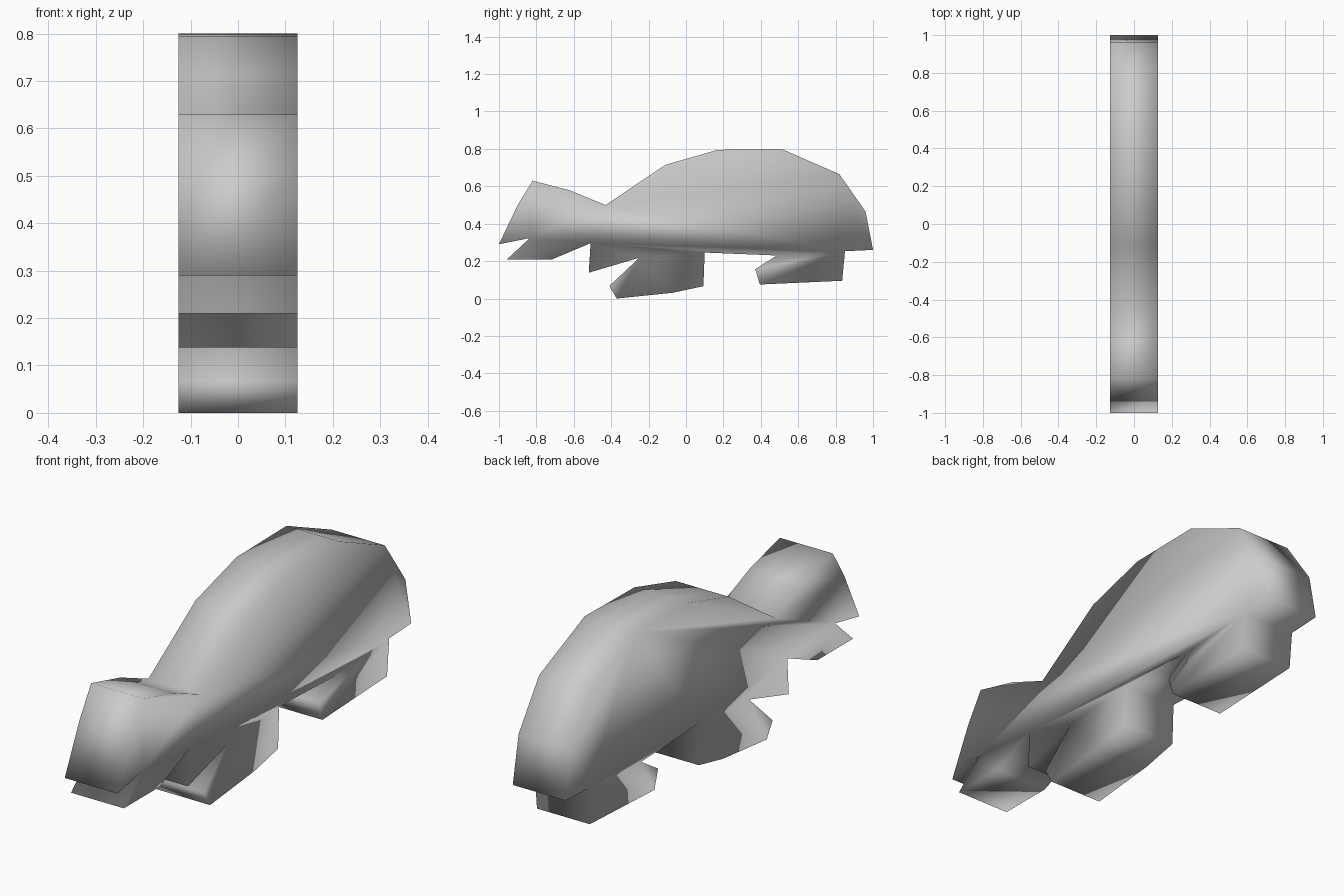
import bpy
import bmesh

# Remove the default cube
cube = bpy.data.objects.get("Cube")
if cube:
    bpy.data.objects.remove(cube, do_unlink=True)

HALF_WIDTH = 0.126

# Side outline as (y, z), from the nose over the back and along the belly
head_top = [(-1, .29), (-.9, .5), (-.82, .63), (-.62, .578), (-.43, .5)]
back = [(-.11, .715), (.17, .795), (.51, .8), (.82, .665), (.96, .465), (1, .26)]
hind_leg = [(.85, .253), (.835, .095), (.395, .075), (.37, .157), (.485, .23)]
front_leg = [(.1, .246), (.093, .066), (-.07, .031), (-.37, 0), (-.41, .067), (-.25, .218)]
chest = [(-.52, .138), (-.51, .296)]
jaw = [(-.715, .21), (-.957, .21), (-.835, .323)]
outline = head_top + back + hind_leg + front_leg + chest + jaw

# Body: the outline extruded across the width
bm = bmesh.new()
side = bm.faces.new([bm.verts.new((-HALF_WIDTH, y, z)) for y, z in outline])
result = bmesh.ops.extrude_face_region(bm, geom=[side], use_keep_orig=True)
moved = [v for v in result["geom"] if isinstance(v, bmesh.types.BMVert)]
bmesh.ops.translate(bm, verts=moved, vec=(2 * HALF_WIDTH, 0, 0))
bmesh.ops.recalc_face_normals(bm, faces=bm.faces[:])

# Rounded shading across every edge
for face in bm.faces:
    face.smooth = True

mesh = bpy.data.meshes.new("animal_body")
bm.to_mesh(mesh)
bm.free()
body = bpy.data.objects.new("animal_body", mesh)
bpy.context.collection.objects.link(body)

# Plain grey material
grey = bpy.data.materials.new("light_grey")
grey.use_nodes = True
colour = (0.6, 0.6, 0.6, 1)
grey.diffuse_color = colour
for node in grey.node_tree.nodes:
    if node.type == "BSDF_PRINCIPLED":
        node.inputs["Base Color"].default_value = colour
mesh.materials.append(grey)
